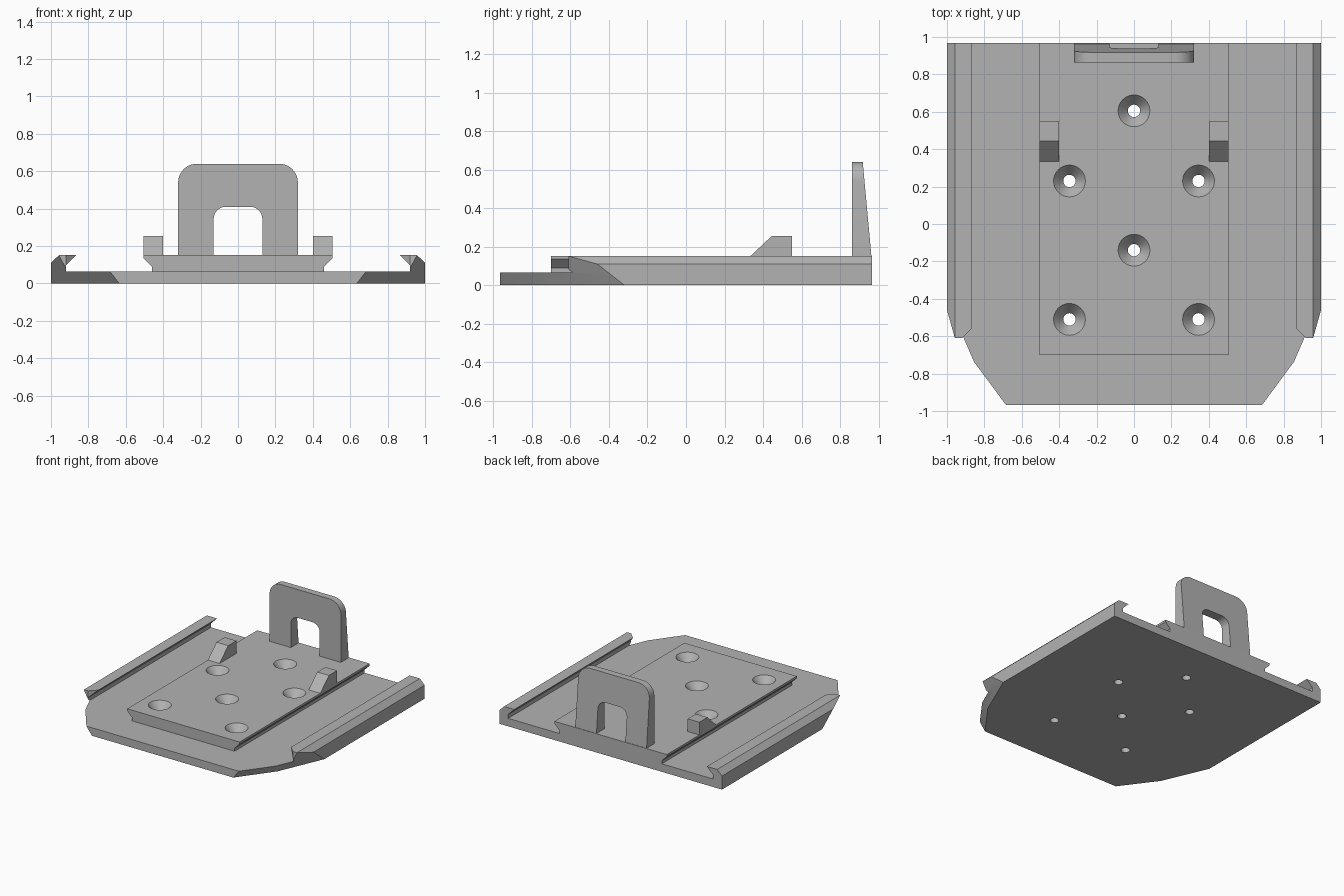
import bpy, bmesh, math
from mathutils import Vector

default = bpy.data.objects.get("Cube")
if default:
    bpy.data.objects.remove(default, do_unlink=True)

grey = bpy.data.materials.new("plain grey")
grey.use_nodes = True
GREY = (0.45, 0.45, 0.45, 1)
grey.diffuse_color = GREY
grey.node_tree.nodes["Principled BSDF"].inputs["Base Color"].default_value = GREY

BACK, FRONT = 0.967, -0.967
FLOOR, DECK = 0.065, 0.152


def finish(name, bm):
    bmesh.ops.recalc_face_normals(bm, faces=bm.faces)
    mesh = bpy.data.meshes.new(name)
    bm.to_mesh(mesh)
    bm.free()
    mesh.materials.append(grey)
    obj = bpy.data.objects.new(name, mesh)
    bpy.context.collection.objects.link(obj)
    return obj


def prism(points, direction):
    """Extrude a closed outline along a direction."""
    bm = bmesh.new()
    face = bm.faces.new([bm.verts.new(p) for p in points])
    new = bmesh.ops.extrude_face_region(bm, geom=[face])["geom"]
    moved = [v for v in new if isinstance(v, bmesh.types.BMVert)]
    bmesh.ops.translate(bm, verts=moved, vec=direction)
    bmesh.ops.recalc_face_normals(bm, faces=bm.faces)
    return bm


def slice_off(bm, point, normal):
    """Remove what lies on the normal side of a plane and cap the cut."""
    cut = bmesh.ops.bisect_plane(bm, geom=bm.verts[:] + bm.edges[:] + bm.faces[:],
                                 plane_co=point, plane_no=normal, clear_outer=True)
    edges = [e for e in cut["geom_cut"] if isinstance(e, bmesh.types.BMEdge)]
    bmesh.ops.holes_fill(bm, edges=edges, sides=0)


def slice_corner(bm, side, a, b, c):
    """Slice along the plane through three points, mirrored to the given side."""
    a, b, c = [Vector((side * p[0], p[1], p[2])) for p in (a, b, c)]
    normal = (b - a).cross(c - a)
    if normal.x * side < 0:
        normal.negate()
    slice_off(bm, a, normal.normalized())


def arc(cx, cz, r, start, end, steps=10):
    angles = [math.radians(start + (end - start) * i / steps) for i in range(steps + 1)]
    return [(cx + r * math.cos(t), cz + r * math.sin(t)) for t in angles]


# Sloped planes that trim the front corners
SIDE_SLOPE = ((1, -0.32, 0), (0.84, -0.69, 0), (1, -0.46, 0.11))
NOSE_SLOPE = ((0.84, -0.69, 0), (0.635, FRONT, 0), (0.685, FRONT, FLOOR))

# Base plate
bm = prism([(-1, FRONT, 0), (1, FRONT, 0), (1, BACK, 0), (-1, BACK, 0)], (0, 0, FLOOR))
for side in (-1, 1):
    slice_corner(bm, side, *SIDE_SLOPE)
    slice_corner(bm, side, *NOSE_SLOPE)
base = finish("base_plate", bm)

# Raised centre deck with undercut edges
half = [(0.46, FLOOR), (0.46, 0.09), (0.505, 0.135), (0.505, DECK)]
outline = half + [(-x, z) for x, z in reversed(half)]
deck = finish("centre_deck", prism([(x, -0.7, z) for x, z in outline], (0, BACK + 0.7, 0)))

# Hooked side rails
rail = [(1, FLOOR), (1, 0.11), (0.957, DECK), (0.865, DECK), (0.92, 0.097), (0.92, FLOOR)]
rails = []
for side, label in ((-1, "right"), (1, "left")):
    bm = prism([(side * x, -0.61, z) for x, z in rail], (0, BACK + 0.61, 0))
    slice_corner(bm, side, *SIDE_SLOPE)
    slice_off(bm, Vector((side * 0.865, -0.555, 0)), Vector((-side, -1, 0)).normalized())
    rails.append(finish(label + "_rail", bm))

# Wedge stops
wedge = [(0.335, DECK), (0.445, 0.255), (0.55, 0.255), (0.55, DECK)]
stops = []
for x, label in ((-0.505, "right"), (0.4, "left")):
    stops.append(finish(label + "_stop", prism([(x, y, z) for y, z in wedge], (0.105, 0, 0))))

# Rear arch, thinner towards the top
TOP = 0.64
outer = [(0.32, DECK)] + arc(0.22, TOP - 0.1, 0.1, 0, 90)
inner = arc(0.065, 0.345, 0.065, 90, 0) + [(0.13, DECK)]
right_half = inner + outer
arch_outline = right_half + [(-x, z) for x, z in reversed(right_half)]
arch_outline = (outer + [(-x, z) for x, z in reversed(outer)]
                + [(-x, z) for x, z in reversed(inner)] + inner)
bm = prism([(x, 0.863, z) for x, z in arch_outline], (0, 0.1, 0))
for v in bm.verts:
    if v.co.y > 0.9:
        v.co.y -= 0.045 * (v.co.z - DECK) / (TOP - DECK)
arch = finish("rear_arch", bm)

# Countersunk screw holes
bm = bmesh.new()
spots = [(0, 0.605), (0, -0.14)] + [(s * 0.345, y) for s in (-1, 1) for y in (0.23, -0.51)]
profile = [(0.033, -0.05), (0.033, 0.09), (0.085, DECK), (0.085, 0.2)]
SIDES = 40
for cx, cy in spots:
    rings = []
    for r, z in profile:
        turn = [math.tau * i / SIDES for i in range(SIDES)]
        rings.append([bm.verts.new((cx + r * math.cos(t), cy + r * math.sin(t), z)) for t in turn])
    for low, high in zip(rings, rings[1:]):
        for i in range(SIDES):
            j = (i + 1) % SIDES
            bm.faces.new((low[i], low[j], high[j], high[i]))
    bm.faces.new(rings[0])
    bm.faces.new(rings[-1])
cutter = finish("screw_hole_cutter", bm)
cutter.hide_render = True
for obj in (base, deck):
    mod = obj.modifiers.new("holes", "BOOLEAN")
    mod.operation = "DIFFERENCE"
    mod.solver = "EXACT"
    mod.object = cutter
    bpy.context.view_layer.objects.active = obj
    bpy.ops.object.modifier_apply(modifier=mod.name)
bpy.data.objects.remove(cutter, do_unlink=True)

# Smooth the curves, keep the edges crisp
bpy.ops.object.select_all(action="DESELECT")
for obj in [base, deck, arch] + rails + stops:
    obj.select_set(True)
bpy.context.view_layer.objects.active = base
bpy.ops.object.shade_smooth_by_angle(angle=math.radians(20))
